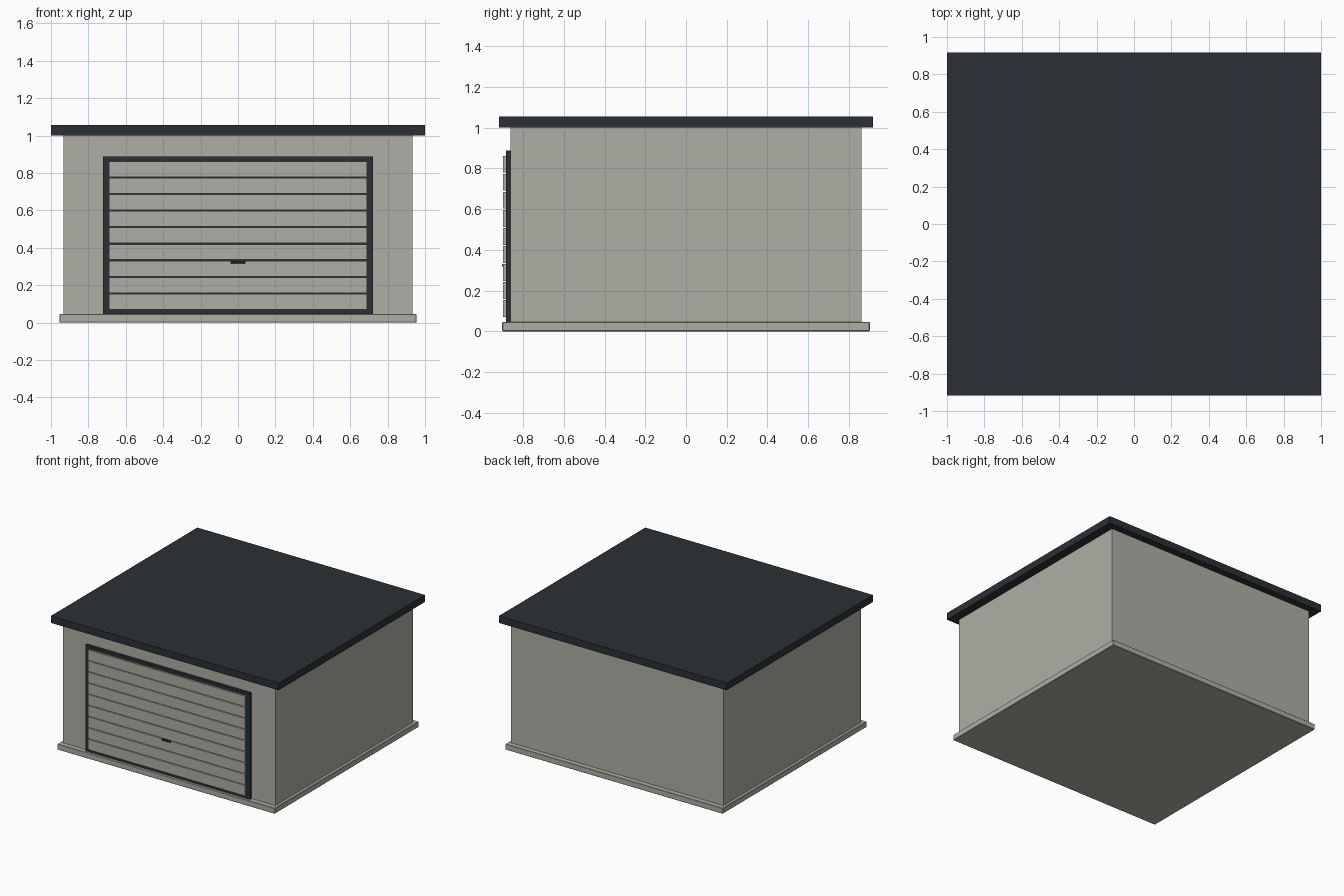
import bpy

if "Cube" in bpy.data.objects:
    bpy.data.objects.remove(bpy.data.objects["Cube"])


def material(name, rgb):
    m = bpy.data.materials.new(name)
    m.diffuse_color = (*rgb, 1)
    m.use_nodes = True
    m.node_tree.nodes["Principled BSDF"].inputs["Base Color"].default_value = m.diffuse_color
    return m


stone = material("stone", (0.43, 0.43, 0.38))
dark = material("dark_metal", (0.024, 0.030, 0.035))


def box(name, x, y, z, mat, bevel=0):
    """Box from (min, max) ranges on each axis."""
    bpy.ops.mesh.primitive_cube_add(size=1, location=[(a + b) / 2 for a, b in (x, y, z)])
    ob = bpy.context.object
    ob.name = name
    ob.scale = [b - a for a, b in (x, y, z)]
    bpy.ops.object.transform_apply(location=False, rotation=False, scale=True)
    ob.data.materials.append(mat)
    if bevel:
        mod = ob.modifiers.new("bevel", 'BEVEL')
        mod.width = bevel
        mod.segments = 1
    return ob


# Foundation, walls and flat overhanging roof
box("foundation", (-0.955, 0.955), (-0.903, 0.903), (0, 0.045), stone, 0.003)
box("walls", (-0.932, 0.932), (-0.863, 0.863), (0.045, 1.0), stone)
box("roof", (-1, 1), (-0.918, 0.918), (1.0, 1.056), dark)

# Dark door frame plate, visible as a border and between the slats
box("door_frame", (-0.723, 0.723), (-0.884, -0.863), (0.045, 0.888), dark)

# Nine horizontal door slats
slats, bottom, top, gap = 9, 0.07, 0.862, 0.006
pitch = (top - bottom + gap) / slats
for i in range(slats):
    z = bottom + i * pitch
    box(f"door_slat_{i + 1}", (-0.69, 0.69), (-0.898, -0.884), (z, z + pitch - gap), stone)

# Door handle
box("door_handle", (-0.041, 0.041), (-0.904, -0.884), (0.317, 0.330), dark, 0.002)
